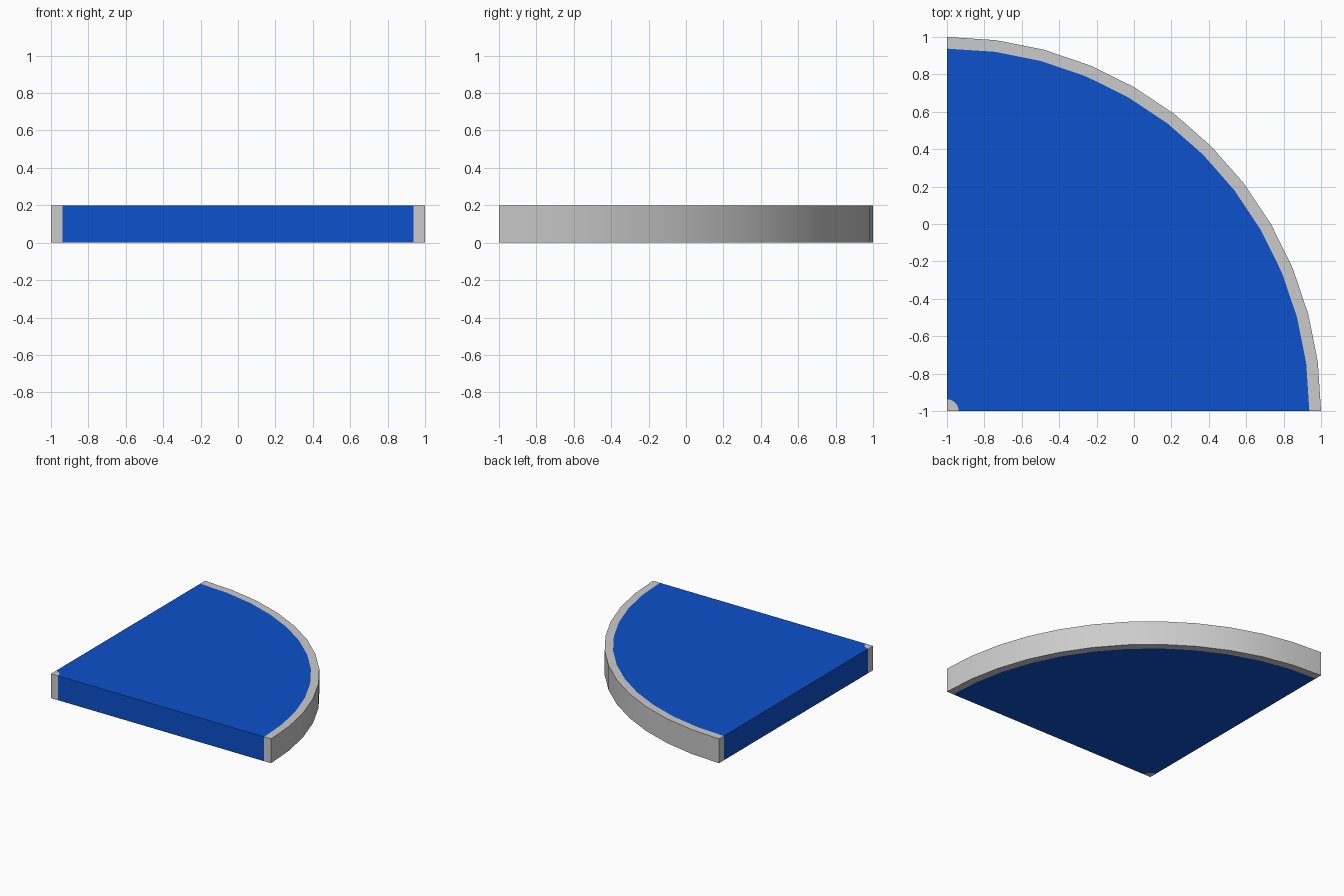
import bpy, bmesh, math

if "Cube" in bpy.data.objects:
    bpy.data.objects.remove(bpy.data.objects["Cube"])

CORNER = (-1.0, -1.0)   # centre of the quarter circle
HEIGHT = 0.2
STEPS = 12              # sides per quarter turn
R_TIP, R_PANEL, R_RIM = 0.0625, 1.9375, 2.0


def arc(radius):
    """Points of a quarter circle about the corner, counter-clockwise."""
    return [(CORNER[0] + radius * math.cos(i * math.pi / 2 / STEPS),
             CORNER[1] + radius * math.sin(i * math.pi / 2 / STEPS))
            for i in range(STEPS + 1)]


def quarter_slab(name, r_in, r_out, color=None):
    """Solid quarter sector between two radii, extruded up from z = 0."""
    inner = arc(r_in)[::-1] if r_in > 0 else [CORNER]
    bm = bmesh.new()
    base = bm.faces.new([bm.verts.new((x, y, 0)) for x, y in arc(r_out) + inner])
    result = bmesh.ops.extrude_face_region(bm, geom=[base], use_keep_orig=True)
    top = [g for g in result["geom"] if isinstance(g, bmesh.types.BMVert)]
    bmesh.ops.translate(bm, verts=top, vec=(0, 0, HEIGHT))
    bmesh.ops.recalc_face_normals(bm, faces=bm.faces)
    mesh = bpy.data.meshes.new(name)
    bm.to_mesh(mesh)
    bm.free()
    obj = bpy.data.objects.new(name, mesh)
    bpy.context.collection.objects.link(obj)
    if color:
        mat = bpy.data.materials.new(name + "_color")
        mat.diffuse_color = color
        mat.use_nodes = True
        mat.node_tree.nodes["Principled BSDF"].inputs["Base Color"].default_value = mat.diffuse_color
        mesh.materials.append(mat)
    # Smooth curved walls, sharp edges elsewhere
    bpy.ops.object.select_all(action="DESELECT")
    obj.select_set(True)
    bpy.context.view_layer.objects.active = obj
    bpy.ops.object.shade_smooth_by_angle(angle=math.radians(30))
    return obj


# Grey corner tip, blue panel, grey curved rim
quarter_slab("corner_tip", 0, R_TIP)
quarter_slab("panel", R_TIP, R_PANEL, (0.004, 0.082, 0.604, 1))
quarter_slab("curved_rim", R_PANEL, R_RIM)
